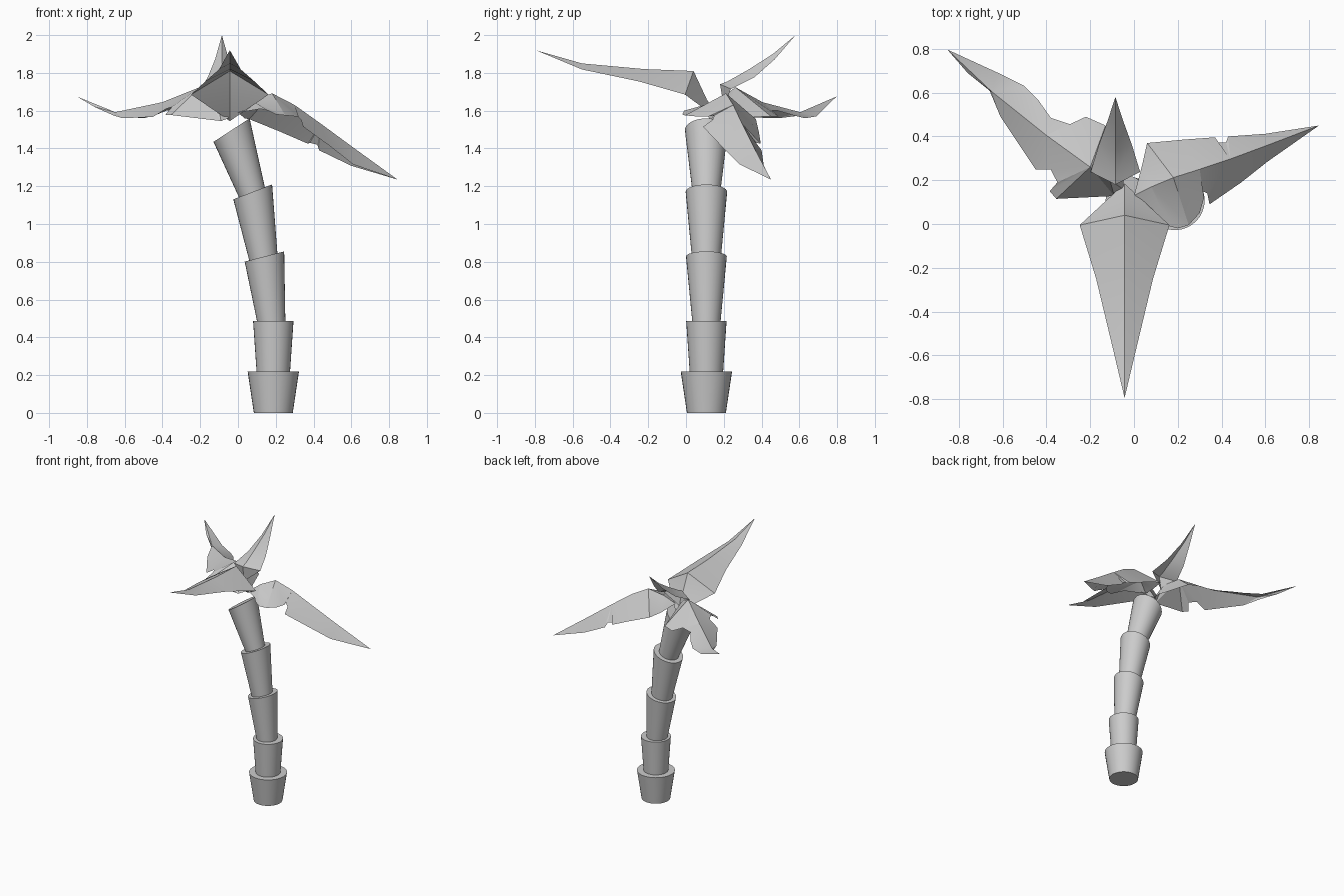
import bpy, bmesh, math
from mathutils import Vector


def finish(bm, name, smooth=0):
    bmesh.ops.remove_doubles(bm, verts=bm.verts, dist=0.0005)
    bmesh.ops.recalc_face_normals(bm, faces=bm.faces)
    me = bpy.data.meshes.new(name)
    bm.to_mesh(me)
    bm.free()
    ob = bpy.data.objects.new(name, me)
    bpy.context.collection.objects.link(ob)
    if smooth:
        bpy.ops.object.select_all(action='DESELECT')
        ob.select_set(True)
        bpy.context.view_layer.objects.active = ob
        bpy.ops.object.shade_smooth_by_angle(angle=math.radians(smooth))
    return ob


# Trunk: stacked flared cups, each ring is (x, z, radius, tilt in degrees)
TRUNK_Y, SIDES = 0.108, 32


def ring(bm, x, z, r, tilt):
    t = math.radians(tilt)
    out = []
    for i in range(SIDES):
        a = 2 * math.pi * i / SIDES
        u = r * math.cos(a)
        out.append(bm.verts.new((x + u * math.cos(t), TRUNK_Y + r * math.sin(a), z + u * math.sin(t))))
    return out


cups = [((0.187, 0, 0.103, 0), (0.187, 0.22, 0.136, 0)),
        ((0.187, 0.21, 0.088, 0), (0.187, 0.487, 0.107, 0)),
        ((0.177, 0.475, 0.074, 0), (0.140, 0.828, 0.108, 14.5)),
        ((0.136, 0.815, 0.076, 14.5), (0.078, 1.170, 0.110, 21)),
        ((0.078, 1.155, 0.072, 21), (-0.034, 1.497, 0.114, 33))]
for n, (lo, hi) in enumerate(cups):
    bm = bmesh.new()
    a, b = ring(bm, *lo), ring(bm, *hi)
    for i in range(SIDES):
        j = (i + 1) % SIDES
        bm.faces.new((a[i], a[j], b[j], b[i]))
    bm.faces.new(a[::-1])
    bm.faces.new(b)
    finish(bm, f"trunk_segment_{n + 1}", 35)


# Leaf half: triangles zipped between the midrib and an outer edge
def blade(bm, rib, edge):
    r = [bm.verts.new(p) for p in rib]
    e = [r[0]] + [bm.verts.new(p) for p in edge] + [r[-1]]
    i, j = 0, 0
    while i < len(r) - 1 or j < len(e) - 1:
        step_rib = j == len(e) - 1 or (i < len(r) - 1 and
                   (r[i + 1].co - e[j].co).length < (e[j + 1].co - r[i].co).length)
        tri = (r[i], e[j], r[i + 1]) if step_rib else (r[i], e[j], e[j + 1])
        if len(set(tri)) == 3:
            bm.faces.new(tri)
        i, j = (i + 1, j) if step_rib else (i, j + 1)


def leaf(name, rib, edges):
    bm = bmesh.new()
    for edge in edges:
        blade(bm, rib, edge)
    finish(bm, name, 25)


def mirrored_leaf(name, x, rib, edge):
    leaf(name, [(x, y, z) for y, z in rib],
         [[(x + s * w, y, z) for w, y, z in edge] for s in (-1, 1)])


# Two whole, symmetric leaves
mirrored_leaf("front_leaf", -0.043,
              [(0.185, 1.545), (0.11, 1.66), (0.04, 1.81), (-0.22, 1.82), (-0.55, 1.85), (-0.795, 1.92)],
              [(0.205, -0.005, 1.685), (0.13, -0.25, 1.755), (0.058, -0.55, 1.818)])
mirrored_leaf("back_leaf", -0.085,
              [(0.20, 1.62), (0.18, 1.74), (0.22, 1.755), (0.335, 1.82), (0.46, 1.90), (0.58, 2.0)],
              [(0.113, 0.238, 1.715), (0.076, 0.36, 1.775), (0.036, 0.47, 1.872)])

# Torn right leaf
right_rib = [(0, 0.13, 1.59), (0.08, 0.17, 1.65), (0.18, 0.212, 1.692), (0.30, 0.25, 1.63),
             (0.44, 0.297, 1.53), (0.61, 0.36, 1.405), (0.845, 0.45, 1.235)]
right_front = [(0.12, 0.035, 1.61), (0.16, -0.01, 1.60), (0.20, -0.02, 1.58), (0.25, -0.005, 1.575),
               (0.30, 0.05, 1.57), (0.32, 0.12, 1.57), (0.312, 0.15, 1.575), (0.335, 0.14, 1.55),
               (0.345, 0.09, 1.515), (0.49, 0.19, 1.41), (0.61, 0.285, 1.315)]
right_back = [(0.035, 0.26, 1.56), (0.06, 0.37, 1.555), (0.22, 0.385, 1.49), (0.37, 0.396, 1.425),
              (0.38, 0.372, 1.43), (0.42, 0.372, 1.42), (0.43, 0.40, 1.39), (0.60, 0.412, 1.308)]
leaf("right_leaf", right_rib, [right_front, right_back])

# Torn left leaf
left_rib = [(-0.05, 0.16, 1.56), (-0.11, 0.20, 1.67), (-0.20, 0.26, 1.725), (-0.40, 0.405, 1.645),
            (-0.65, 0.605, 1.592), (-0.853, 0.797, 1.675)]
left_front = [(-0.09, 0.128, 1.545), (-0.355, 0.115, 1.577), (-0.385, 0.15, 1.578), (-0.35, 0.19, 1.62),
              (-0.38, 0.248, 1.61), (-0.45, 0.25, 1.567), (-0.61, 0.49, 1.56), (-0.66, 0.61, 1.575),
              (-0.76, 0.69, 1.62)]
left_back = [(-0.045, 0.22, 1.56), (-0.13, 0.45, 1.57), (-0.22, 0.49, 1.57), (-0.29, 0.455, 1.60),
             (-0.38, 0.485, 1.60), (-0.44, 0.57, 1.575), (-0.50, 0.63, 1.56), (-0.62, 0.69, 1.57)]
leaf("left_leaf", left_rib, [left_front, left_back])
